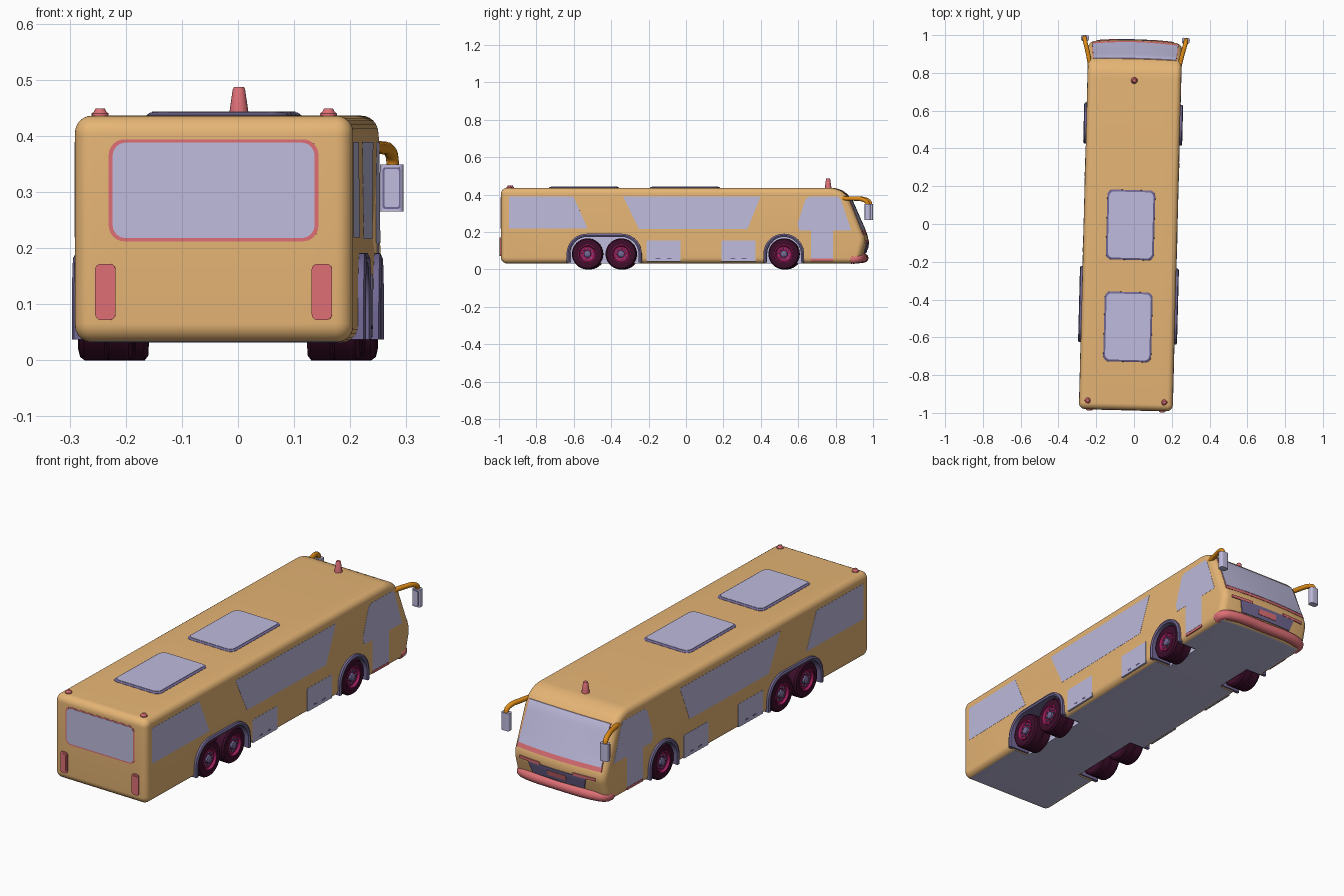
import bpy, bmesh, math
from mathutils import Matrix, Vector

if "Cube" in bpy.data.objects:
    bpy.data.objects.remove(bpy.data.objects["Cube"])

def material(name, rgb):
    m = bpy.data.materials.new(name)
    lin = [((c / 255 + 0.055) / 1.055) ** 2.4 for c in rgb]
    m.diffuse_color = (*lin, 1)
    m.use_nodes = True
    m.node_tree.nodes["Principled BSDF"].inputs["Base Color"].default_value = m.diffuse_color
    return m

TAN = material("tan_paint", (230, 181, 117))
GLASS = material("lavender_glass", (190, 187, 221))
RED = material("coral_red", (222, 112, 118))
TRIM = material("purple_trim", (114, 104, 148))
TYRE = material("dark_rubber", (60, 14, 42))
RIM = material("magenta_rim", (160, 30, 95))
ARM = material("orange_arm", (222, 140, 25))

def finish(name, bm, mat, angle=35):
    bmesh.ops.recalc_face_normals(bm, faces=bm.faces)
    me = bpy.data.meshes.new(name)
    bm.to_mesh(me)
    bm.free()
    o = bpy.data.objects.new(name, me)
    bpy.context.collection.objects.link(o)
    me.materials.append(mat)
    smooth(o, angle)
    return o

def smooth(o, angle=35):
    bpy.ops.object.select_all(action='DESELECT')
    o.select_set(True)
    bpy.context.view_layer.objects.active = o
    bpy.ops.object.shade_smooth_by_angle(angle=math.radians(angle))

def loft(name, rings, mat, cap=True, wrap=True, angle=35):
    bm = bmesh.new()
    vs = [[bm.verts.new(p) for p in r] for r in rings]
    n = len(rings[0])
    for a, b in zip(vs, vs[1:]):
        for i in range(n if wrap else n - 1):
            j = (i + 1) % n
            bm.faces.new((a[i], a[j], b[j], b[i]))
    if cap:
        bm.faces.new(vs[0])
        bm.faces.new(vs[-1])
    return finish(name, bm, mat, angle)

def rounded(pts, radii, inset=0, n=6):
    """Counter-clockwise outline with rounded corners, optionally inset."""
    out = []
    for i, p in enumerate(pts):
        p, r = Vector(p), radii[i]
        d1 = (p - Vector(pts[i - 1])).normalized()
        d2 = (Vector(pts[(i + 1) % len(pts)]) - p).normalized()
        n1, n2 = Vector((d1.y, -d1.x)), Vector((d2.y, -d2.x))
        c = p - (n1 + n2) / (1 + n1.dot(n2)) * r
        a1, turn = math.atan2(n1.y, n1.x), math.acos(max(-1, min(1, n1.dot(n2))))
        for k in range(n + 1):
            a = a1 + turn * k / n
            out.append((c.x + (r - inset) * math.cos(a), c.y + (r - inset) * math.sin(a)))
    return out

def rect(cx, cy, hx, hy, r):
    return rounded([(cx - hx, cy - hy), (cx + hx, cy - hy), (cx + hx, cy + hy), (cx - hx, cy + hy)], [r] * 4)

def prism(name, pts, axis, a, b, mat):
    place = {'x': lambda p, v: (v, p[0], p[1]), 'y': lambda p, v: (p[0], v, p[1]),
             'z': lambda p, v: (p[0], p[1], v)}[axis]
    return loft(name, [[place(p, v) for p in pts] for v in (a, b)], mat)

def lathe(name, prof, centre, axis, mat, n=32, sign=1):
    """prof holds (distance along axis, radius)."""
    rings = []
    for h, r in prof:
        ring = []
        for k in range(n):
            a = 2 * math.pi * k / n
            u, v = r * math.cos(a), r * math.sin(a)
            q = (sign * h, u, v) if axis == 'x' else (u, v, h)
            ring.append(Vector(centre) + Vector(q))
        rings.append(ring)
    return loft(name, rings, mat)

def tube(name, pts, radius, mat):
    cu = bpy.data.curves.new(name, 'CURVE')
    cu.dimensions = '3D'
    cu.bevel_depth, cu.bevel_resolution, cu.use_fill_caps = radius, 4, True
    cu.resolution_u = 6
    sp = cu.splines.new('BEZIER')
    sp.bezier_points.add(len(pts) - 1)
    for bp, p in zip(sp.bezier_points, pts):
        bp.co = p
        bp.handle_left_type = bp.handle_right_type = 'AUTO'
    cu.materials.append(mat)
    o = bpy.data.objects.new(name, cu)
    bpy.context.collection.objects.link(o)
    bpy.ops.object.select_all(action='DESELECT')
    o.select_set(True)
    bpy.context.view_layer.objects.active = o
    bpy.ops.object.convert(target='MESH')
    smooth(bpy.context.view_layer.objects.active, 50)

# Body shell: side profile swept across the width with rounded flanks
W, T, BACK, TOP, BOTTOM = 0.248, 0.03, -0.985, 0.437, 0.033
CORNERS = [(BACK, BOTTOM), (0.945, BOTTOM), (0.98, 0.16), (0.857, TOP), (BACK, TOP)]
RADII = [0.034, 0.034, 0.09, 0.13, 0.034]

def bow(x, y):
    return y - 0.25 * x * x * max(0, min(1, (y - 0.84) / 0.1))

stations = [(-(W - T + T * math.cos(a)), T * (1 - math.sin(a)))
            for a in [math.pi / 2 * k / 6 for k in range(7)]]
stations += [(-0.218 + 0.436 * k / 8, 0) for k in range(1, 8)] + [(-x, d) for x, d in reversed(stations)]
body = loft("body", [[(x, bow(x, y), z) for y, z in rounded(CORNERS, RADII, d, 8)] for x, d in stations], TAN)

# Wheel arches and wells
AXLE_Z = 0.084
def arch(y0, y1, r, floor):
    pts = [(y0 - r, floor)]
    for c, start in ((y0, math.pi), (y1, math.pi / 2)):
        pts += [(c + r * math.cos(start - math.pi / 2 * k / 12),
                 AXLE_Z + r * math.sin(start - math.pi / 2 * k / 12)) for k in range(13)]
    return pts + [(y1 + r, floor)]

for y0, y1 in ((-0.524, -0.338), (0.529, 0.53)):
    for s in (-1, 1):
        cut = prism("well_cutter", arch(y0, y1, 0.1, -0.02), 'x', s * 0.15, s * 0.3, TAN)
        mod = body.modifiers.new("well", 'BOOLEAN')
        mod.operation, mod.object, mod.solver = 'DIFFERENCE', cut, 'EXACT'
        bpy.context.view_layer.objects.active = body
        bpy.ops.object.modifier_apply(modifier="well")
        bpy.data.objects.remove(cut)
        outer, inner = arch(y0, y1, 0.108, 0.038), arch(y0, y1, 0.091, 0.038)
        rows = [[(s * 0.152, *i), (s * 0.258, *i), (s * 0.262, *[(p + q) / 2 for p, q in zip(i, o)]),
                 (s * 0.258, *o), (s * 0.152, *o)] for o, i in zip(outer, inner)]
        loft("wheel_arch", rows, TRIM)

# Underside colour
body.data.materials.clear()
for m in (TAN, GLASS):
    body.data.materials.append(m)
for f in body.data.polygons:
    inside = abs(f.center.x) < 0.23 and f.normal.z < -0.95
    well = abs(f.normal.x) > 0.9 and abs(f.center.x) < 0.16
    f.material_index = 1 if inside or well else 0
smooth(body, 30)

# Wheels
TYRE_PROF = [(0.156, 0.04), (0.156, 0.075), (0.162, 0.083), (0.197, 0.083), (0.201, 0.079), (0.205, 0.083),
             (0.242, 0.083), (0.25, 0.077), (0.253, 0.065), (0.25, 0.048), (0.235, 0.044)]
for s in (-1, 1):
    for y in (-0.521, -0.341, 0.53):
        c = (0, y, AXLE_Z)
        lathe("tyre", TYRE_PROF, c, 'x', TYRE, 40, s)
        lathe("wheel_rim", [(0.23, 0.05), (0.252, 0.05), (0.254, 0.046), (0.243, 0.04), (0.24, 0.02)], c, 'x', RIM, 32, s)
        lathe("hub", [(0.235, 0.02), (0.25, 0.018), (0.254, 0.01)], c, 'x', TRIM, 16, s)
        for k in range(8):
            a = math.pi / 4 * k
            p = (0, y + 0.029 * math.cos(a), AXLE_Z + 0.029 * math.sin(a))
            lathe("wheel_bolt", [(0.237, 0.005), (0.248, 0.004)], p, 'x', TRIM, 8, s)

# Side windows, doors and luggage hatches
SIDE = {
    "rear_side_window": [(-0.94, 0.22), (-0.52, 0.22), (-0.595, 0.39), (-0.94, 0.39)],
    "middle_side_window": [(-0.245, 0.217), (0.335, 0.217), (0.405, 0.39), (-0.33, 0.39)],
    "door_window": [(0.675, 0.06), (0.793, 0.06), (0.793, 0.21), (0.89, 0.21), (0.835, 0.375), (0.82, 0.39),
                    (0.665, 0.39), (0.645, 0.375), (0.603, 0.245), (0.612, 0.21), (0.675, 0.21)]}
for s in (-1, 1):
    for name, pts in SIDE.items():
        prism(name, pts, 'x', s * 0.246, s * 0.2488, GLASS)
    prism("door_step", rect(0.734, 0.053, 0.059, 0.006, 0.002), 'x', s * 0.24, s * 0.2488, RED)
    for y in (-0.113, 0.287):
        prism("luggage_hatch", rect(y, 0.099, 0.091, 0.056, 0.004), 'x', s * 0.24, s * 0.249, GLASS)
        for d in (-0.03, 0.03):
            prism("hatch_handle", rect(y + d, 0.06, 0.013, 0.0035, 0.003), 'x', s * 0.247, s * 0.25, TRIM)

# Rear window and tail lights
prism("rear_window_seal", rect(0, 0.304, 0.187, 0.091, 0.028), 'y', BACK + 0.004, BACK - 0.001, RED)
prism("rear_window", rect(0, 0.304, 0.18, 0.085, 0.023), 'y', BACK, BACK - 0.002, GLASS)
for s in (-1, 1):
    prism("tail_light", rect(s * 0.193, 0.123, 0.018, 0.05, 0.01), 'y', BACK + 0.004, BACK - 0.006, RED)
    prism("tail_light_lens", rect(s * 0.193, 0.123, 0.012, 0.042, 0.007), 'y', BACK, BACK - 0.008, RED)
    lathe("roof_marker", [(0.43, 0.016), (0.441, 0.015), (0.444, 0.011), (0.45, 0.008)], (s * 0.2035, -0.94, 0), 'z', RED, 16)

# Roof hatches and beacon
for y in (-0.005, -0.545):
    loft("roof_hatch_frame", [[(*p, z) for p in rect(0, y, hx, hx + 0.058, 0.03)]
                              for z, hx in ((0.433, 0.128), (0.438, 0.127), (0.443, 0.12))], TRIM)
    prism("roof_hatch_panel", rect(0, y, 0.117, 0.175, 0.026), 'z', 0.44, 0.4445, GLASS)
lathe("roof_beacon", [(0.43, 0.018), (0.443, 0.017), (0.484, 0.011), (0.488, 0.009)], (0, 0.76, 0), 'z', RED, 20)

# Front plates follow the bowed nose
NOSE = sorted((z, y) for y, z in rounded(CORNERS, RADII, 0, 8) if y > 0.7)
def nose_y(z):
    for (z0, y0), (z1, y1) in zip(NOSE, NOSE[1:]):
        if z0 <= z <= z1 and z1 > z0:
            return y0 + (y1 - y0) * (z - z0) / (z1 - z0)
    return NOSE[-1][1]

def nose_plate(name, x0, x1, z0, z1, out, mat, taper=1):
    rings = []
    for k in range(13):
        z = z0 + (z1 - z0) * k / 12
        f = 1 + (taper - 1) * k / 12
        xs = [(x0 + (x1 - x0) * i / 12) * f for i in range(13)]
        face = [(x, bow(x, nose_y(z)) + out, z) for x in xs]
        rings.append(face + [(x, y - out - 0.004, z) for x, y, z in reversed(face)])
    loft(name, rings, mat)

nose_plate("windshield_seal", -0.229, 0.229, 0.188, 0.388, 0.002, RED, 0.965)
nose_plate("windshield", -0.226, 0.226, 0.208, 0.388, 0.004, GLASS, 0.965)
nose_plate("grille", -0.14, 0.14, 0.088, 0.145, 0.004, TRIM, 1.12)
nose_plate("number_plate", -0.05, 0.05, 0.105, 0.13, 0.006, RED)
for s in (-1, 1):
    nose_plate("headlight", s * 0.09, s * 0.205, 0.143, 0.156, 0.005, RED)

# Bumper wrapping the lower nose
tube("front_bumper", [(-0.227, 0.885, 0.055), (-0.224, 0.92, 0.059), (-0.2, 0.936, 0.061), (0, 0.948, 0.061),
                      (0.2, 0.936, 0.061), (0.224, 0.92, 0.059), (0.227, 0.885, 0.055)], 0.0245, RED)

# Mirrors on arms
for s in (-1, 1):
    tube("mirror_arm", [(s * 0.236, 0.835, 0.38), (s * 0.25, 0.9, 0.38), (s * 0.264, 0.955, 0.374),
                        (s * 0.268, 0.975, 0.36), (s * 0.268, 0.978, 0.335)], 0.0115, ARM)
    prism("mirror_shell", rect(s * 0.267, 0.978, 0.021, 0.015, 0.009), 'z', 0.266, 0.35, GLASS)
    prism("mirror_frame", rect(s * 0.267, 0.308, 0.016, 0.037, 0.005), 'y', 0.966, 0.962, TRIM)
    prism("mirror_glass", rect(s * 0.267, 0.308, 0.013, 0.034, 0.004), 'y', 0.966, 0.961, GLASS)

# The whole bus stands slightly turned
turn = Matrix.Translation((-0.018, 0, -0.001)) @ Matrix.Rotation(math.radians(-1.48), 4, 'Z')
for o in bpy.context.scene.objects:
    o.matrix_world = turn
